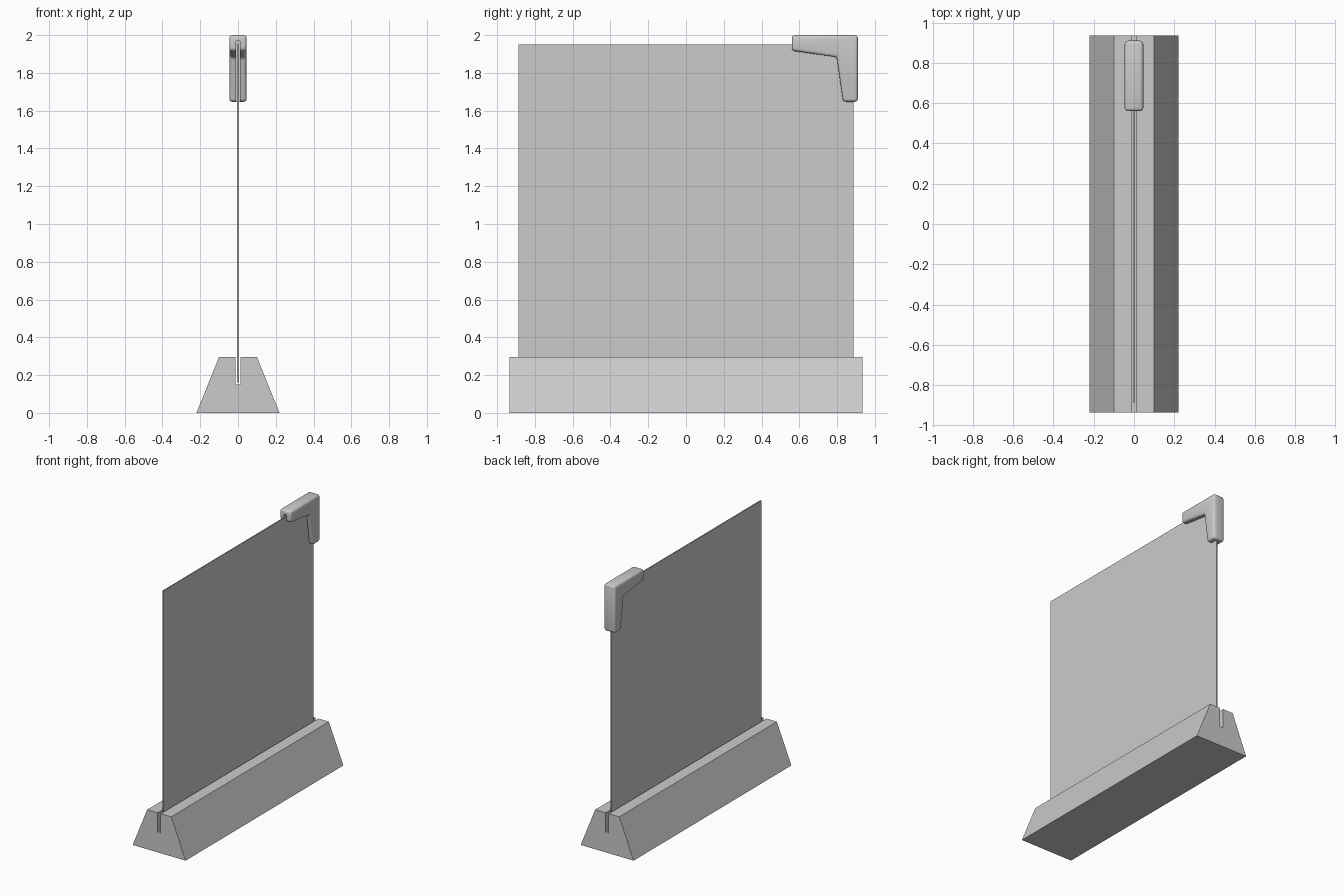
import bpy, bmesh
from mathutils import Vector

if "Cube" in bpy.data.objects:
    bpy.data.objects.remove(bpy.data.objects["Cube"])


def prism(name, points, axis, lo, hi):
    """Extrude a closed 2D profile along x (points are y,z) or y (points are x,z)."""
    def place(p, d):
        return (d, p[0], p[1]) if axis == 'x' else (p[0], d, p[1])
    bm = bmesh.new()
    face = bm.faces.new([bm.verts.new(place(p, lo)) for p in points])
    geo = bmesh.ops.extrude_face_region(bm, geom=[face])['geom']
    shift = Vector(place((0, 0), hi - lo))
    bmesh.ops.translate(bm, verts=[g for g in geo if isinstance(g, bmesh.types.BMVert)], vec=shift)
    bmesh.ops.recalc_face_normals(bm, faces=bm.faces)
    mesh = bpy.data.meshes.new(name)
    bm.to_mesh(mesh)
    bm.free()
    obj = bpy.data.objects.new(name, mesh)
    bpy.context.collection.objects.link(obj)
    return obj


def rect(a0, a1, b0, b1):
    return [(a0, b0), (a1, b0), (a1, b1), (a0, b1)]


# Tapered base with a slot along its whole length
half = [(0.22, 0), (0.10, 0.297), (0.013, 0.297), (0.013, 0.15)]
profile = half + [(-x, z) for x, z in reversed(half)]
prism("base", profile, 'y', -0.935, 0.935)

# Thin upright sheet standing in the slot
prism("panel", rect(-0.887, 0.887, 0.16, 1.95), 'x', -0.004, 0.004)

# Rounded L-shaped corner clip
clip = prism("corner_clip",
             [(0.56, 2.0), (0.56, 1.917), (0.798, 1.884), (0.831, 1.647),
              (0.91, 1.647), (0.91, 2.0)], 'x', -0.046, 0.046)
bevel = clip.modifiers.new("round", 'BEVEL')
bevel.width = 0.016
bevel.segments = 3
bevel.limit_method = 'NONE'

# Groove in the clip that grips the sheet
cutter = prism("clip_groove_cutter", rect(0.4, 0.89, 1.5, 1.968), 'x', -0.011, 0.011)
cutter.hide_render = True
cut = clip.modifiers.new("groove", 'BOOLEAN')
cut.operation = 'DIFFERENCE'
cut.solver = 'EXACT'
cut.object = cutter

# Bake the clip and smooth its rounded edges
bpy.ops.object.select_all(action='DESELECT')
clip.select_set(True)
bpy.context.view_layer.objects.active = clip
for name in ("round", "groove"):
    bpy.ops.object.modifier_apply(modifier=name)
bpy.data.objects.remove(cutter)
bpy.ops.object.shade_smooth_by_angle(angle=0.7)
